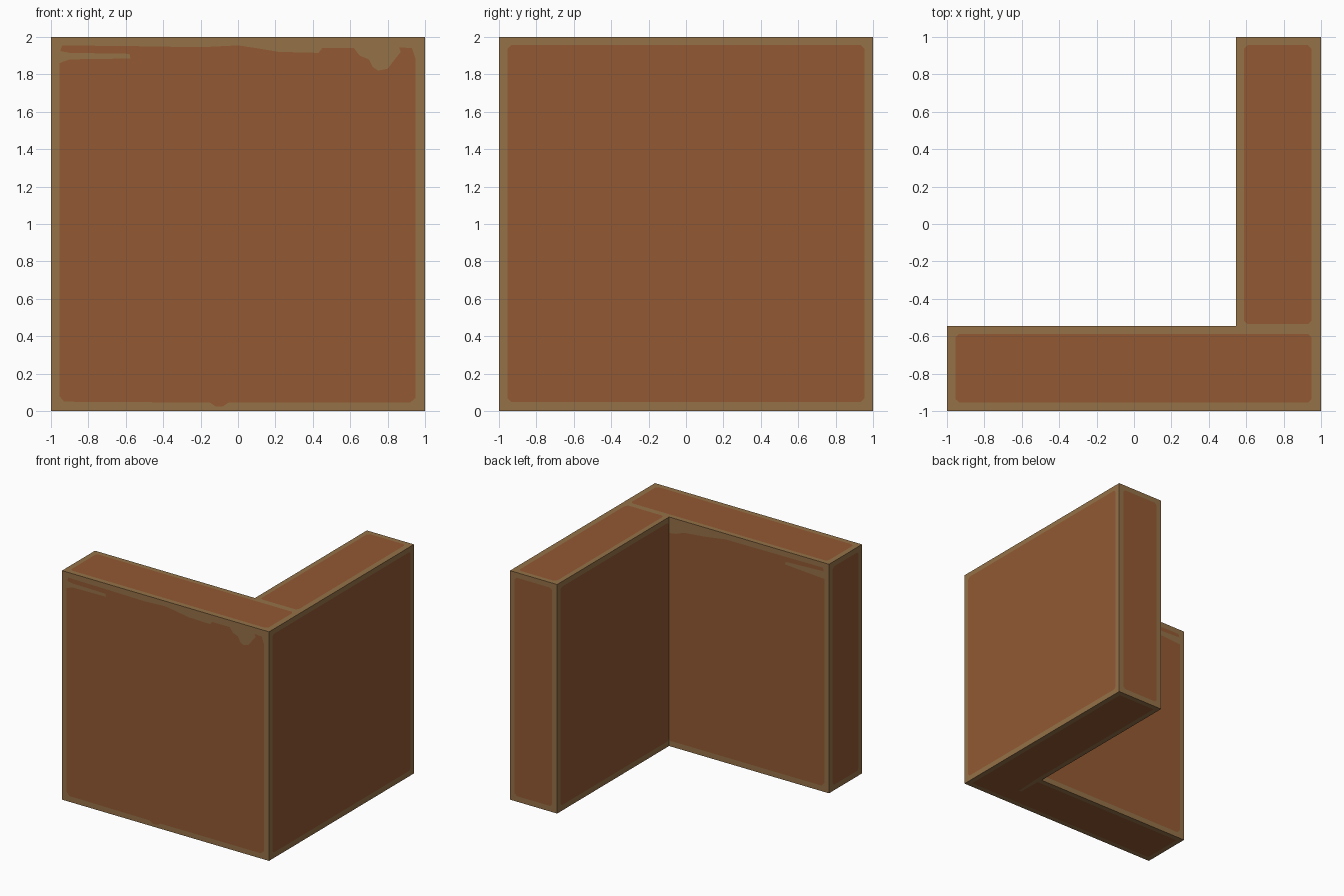
import bpy, bmesh
from mathutils import Vector

if "Cube" in bpy.data.objects:
    bpy.data.objects.remove(bpy.data.objects["Cube"])

T = -0.545   # inner face of the front wall (y); right wall inner face is x = -T
B = 0.048    # width of the painted edge band
C = 0.02     # corner cut of the painted fields


def material(name, rgb):
    m = bpy.data.materials.new(name)
    m.diffuse_color = (*rgb, 1)
    m.use_nodes = True
    m.node_tree.nodes["Principled BSDF"].inputs["Base Color"].default_value = m.diffuse_color
    return m


def rect(x0, x1, y0, y1):
    return [(x0, y0), (x1, y0), (x1, y1), (x0, y1)]


def field(x0, x1, y0, y1):
    """Rectangle with small cut corners."""
    return [(x0 + C, y0), (x1 - C, y0), (x1, y0 + C), (x1, y1 - C),
            (x1 - C, y1), (x0 + C, y1), (x0, y1 - C), (x0, y0 + C)]


bm = bmesh.new()


def panel(outer, fields, to3d, normal):
    """One wall side: edge band (material 0) around inset fields (material 1)."""
    loops = [[bm.verts.new(to3d(*p)) for p in pts] for pts in [outer] + fields]
    edges = [bm.edges.new((l[i], l[(i + 1) % len(l)])) for l in loops for i in range(len(l))]
    bmesh.ops.triangle_fill(bm, use_beauty=True, use_dissolve=False,
                            edges=edges, normal=Vector(normal))
    for l in loops[1:]:
        bm.faces.new(l).material_index = 1


# front side: worn streak at upper left, chipped paint at upper right
front = [(-.93, .05), (-.15, .045), (-.12, .025), (-.08, .025), (-.05, .045), (.92, .045),
         (.95, .07), (.95, 1.88), (.93, 1.94), (.86, 1.945), (.87, 1.92), (.83, 1.87),
         (.8, 1.83), (.75, 1.82), (.72, 1.84), (.7, 1.88), (.65, 1.9), (.62, 1.94),
         (.45, 1.94), (.43, 1.915), (.22, 1.92), (.1, 1.94), (0, 1.955), (-.2, 1.945),
         (-.5, 1.95), (-.94, 1.955), (-.95, 1.925), (-.9, 1.915), (-.58, 1.91), (-.575, 1.885),
         (-.9, 1.88), (-.955, 1.86), (-.955, .08)]
panel(rect(-1, 1, 0, 2), [front], lambda u, v: (u, -1, v), (0, -1, 0))

# inner side of the front wall, same wear, no band at the inner corner
inner = [(-.93, B), (-T - .004, B), (-T - .004, 1.86), (.48, 1.87), (.4, 1.9), (.2, 1.92),
         (0, 1.95), (-.94, 1.955), (-.95, 1.925), (-.58, 1.91), (-.575, 1.885), (-.955, 1.86),
         (-.955, .08)]
panel(rect(-1, -T, 0, 2), [inner], lambda u, v: (u, T, v), (0, 1, 0))

# right side, inner side of the right wall, and the two wall ends
panel(rect(-1, 1, 0, 2), [field(-.955, .955, B, 1.957)], lambda u, v: (1, u, v), (1, 0, 0))
panel(rect(T, 1, 0, 2), [field(T + .004, .955, B, 1.955)], lambda u, v: (-T, u, v), (-1, 0, 0))
panel(rect(-1, T, 0, 2), [field(-.955, T - B, B, 1.955)], lambda u, v: (-1, u, v), (-1, 0, 0))
panel(rect(-T, 1, 0, 2), [field(-T + B, .955, B, 1.955)], lambda u, v: (u, 1, v), (0, 1, 0))

# L-shaped top with two fields, L-shaped underside with one field
ell = [(-1, -1), (1, -1), (1, 1), (-T, 1), (-T, T), (-1, T)]
panel(ell, [field(-.955, .95, -.955, -.587), field(.587, .95, -.535, .957)],
      lambda u, v: (u, v, 2), (0, 0, 1))
under = [(-.955, -.955), (.955, -.955), (.955, .955), (.59, .955), (.59, -.59),
         (.575, -.8), (.555, -.8), (.55, -.59), (-.955, -.59)]
panel(ell, [under], lambda u, v: (u, v, 0), (0, 0, -1))

# weld the sides into one solid
bmesh.ops.remove_doubles(bm, verts=bm.verts[:], dist=0.0005)
bmesh.ops.recalc_face_normals(bm, faces=bm.faces[:])
mesh = bpy.data.meshes.new("corner_wall")
bm.to_mesh(mesh)
bm.free()
mesh.materials.append(material("tan edge", (0.301, 0.168, 0.065)))
mesh.materials.append(material("rust brown", (0.290, 0.100, 0.034)))
wall = bpy.data.objects.new("corner_wall", mesh)
bpy.context.collection.objects.link(wall)
